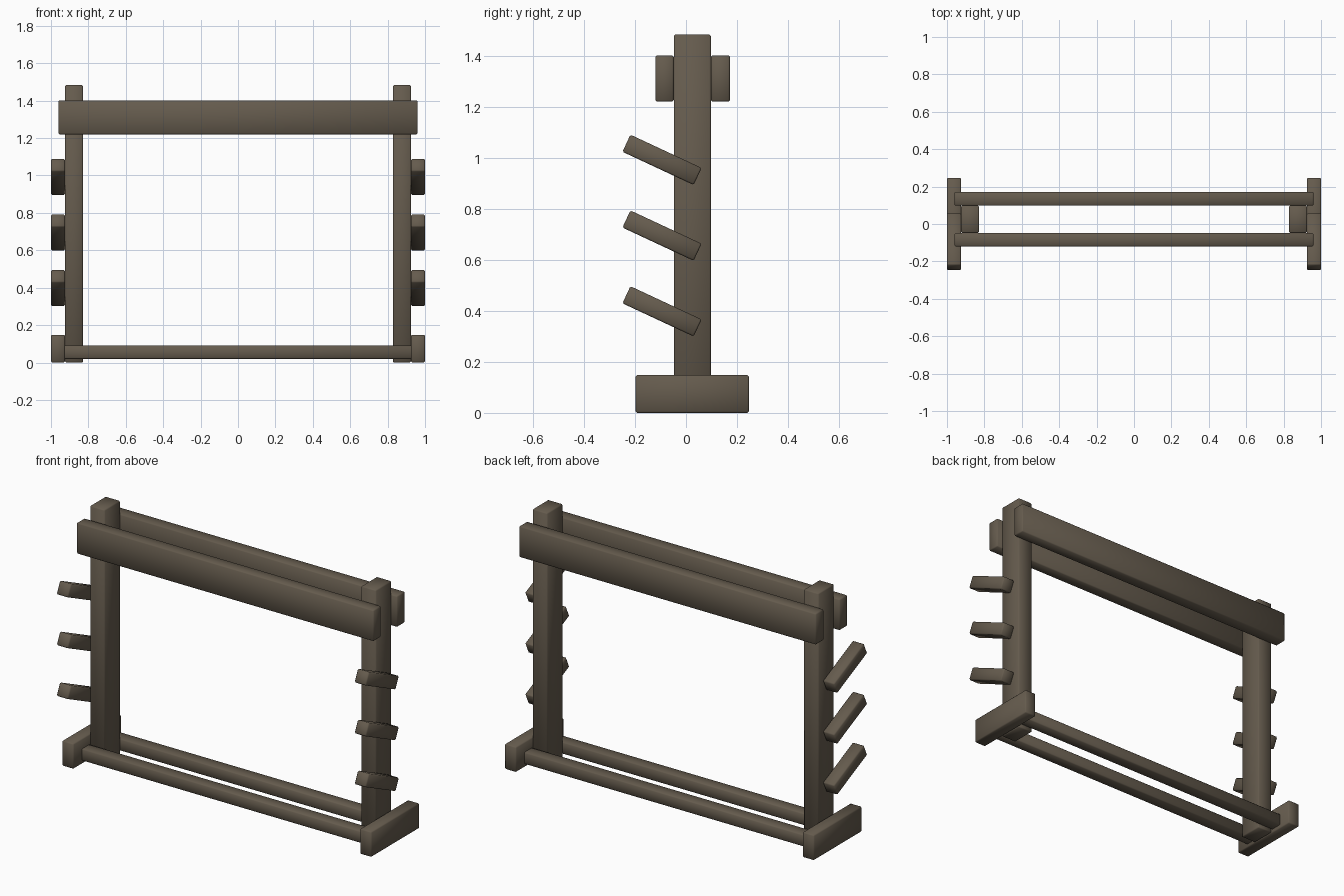
import bpy
import math

if "Cube" in bpy.data.objects:
    bpy.data.objects.remove(bpy.data.objects["Cube"])

wood = bpy.data.materials.new("dark_wood")
wood.diffuse_color = (0.13, 0.105, 0.075, 1)
wood.use_nodes = True
wood.node_tree.nodes["Principled BSDF"].inputs["Base Color"].default_value = wood.diffuse_color


def beam(name, x, y, z, tilt=0.0):
    """Softly bevelled timber given its (min, max) range on each axis."""
    spans = (x, y, z)
    bpy.ops.mesh.primitive_cube_add(size=1, location=[(a + b) / 2 for a, b in spans])
    ob = bpy.context.object
    ob.name = name
    ob.scale = [b - a for a, b in spans]
    bpy.ops.object.transform_apply(location=False, rotation=False, scale=True)
    ob.rotation_euler.x = tilt
    bevel = ob.modifiers.new("soft_edges", "BEVEL")
    bevel.width = 0.006
    bevel.segments = 1
    bpy.ops.object.shade_smooth()
    ob.data.materials.append(wood)
    return ob


def side_span(side, a, b):
    return tuple(sorted((side * a, side * b)))


# Paired top boards and bottom rails, clamped on either side of the posts
for label, y in (("front", (-0.12, -0.048)), ("back", (0.098, 0.172))):
    beam(label + "_top_board", (-0.96, 0.96), y, (1.22, 1.402))
    beam(label + "_bottom_rail", (-0.93, 0.93), y, (0.02, 0.09))

for label, s in (("left", -1), ("right", 1)):
    # Upright post and foot
    beam(label + "_post", side_span(s, 0.828, 0.925), (-0.048, 0.098), (0, 1.483))
    beam(label + "_foot", side_span(s, 0.925, 1.0), (-0.197, 0.247), (0, 0.148))
    # Three slanted pegs on the outer face
    for i in range(3):
        zc = 0.398 + 0.297 * i
        beam(f"{label}_peg_{i + 1}", side_span(s, 0.925, 1.0),
             (-0.094 - 0.154, -0.094 + 0.154), (zc - 0.037, zc + 0.037),
             tilt=math.radians(-25))
